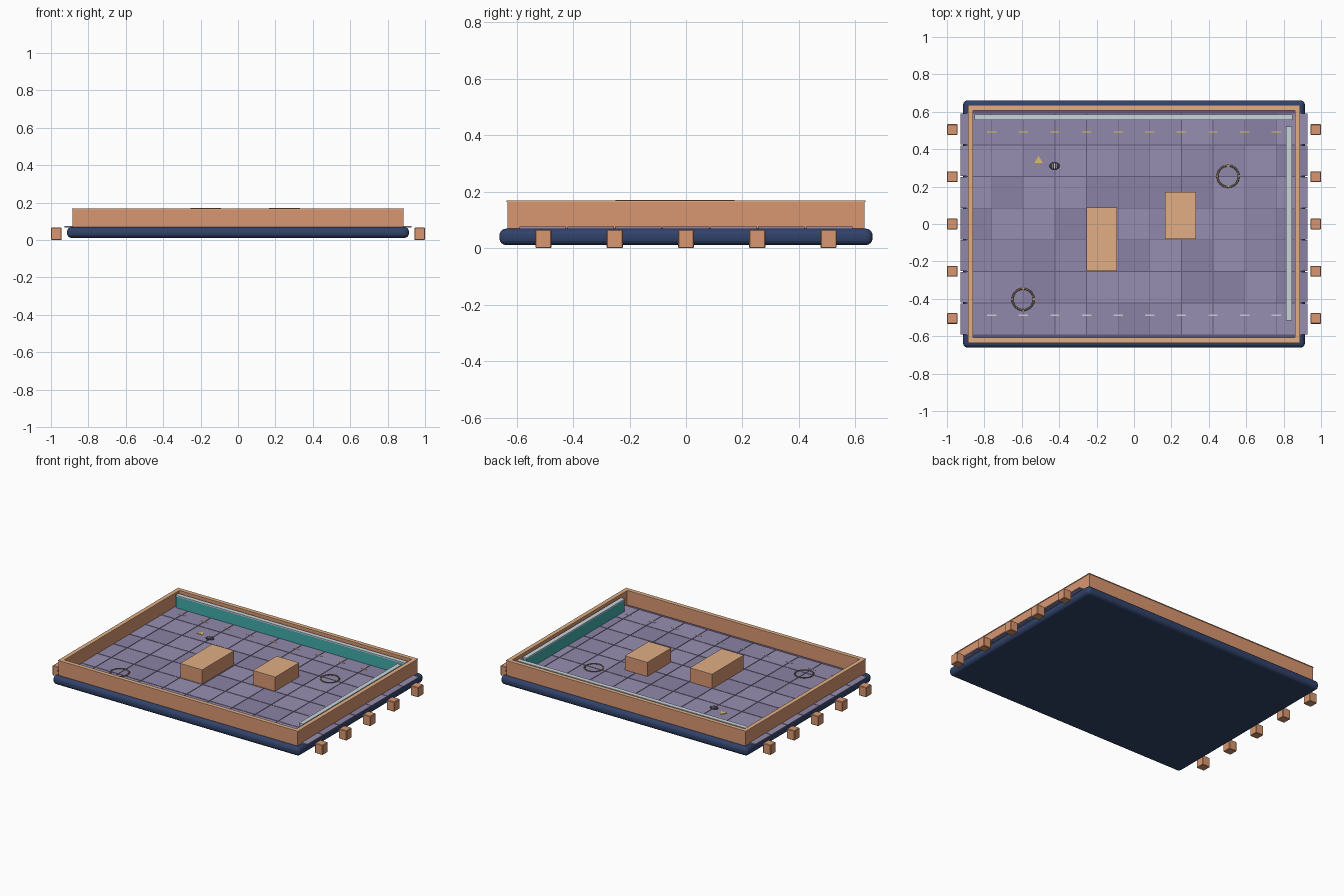
import bpy, bmesh, math, random

if "Cube" in bpy.data.objects:
    bpy.data.objects.remove(bpy.data.objects["Cube"])

random.seed(4)

def material(name, r, g, b):
    m = bpy.data.materials.new(name)
    m.diffuse_color = [(c / 255) ** 2.2 for c in (r, g, b)] + [1]
    m.use_nodes = True
    m.node_tree.nodes["Principled BSDF"].inputs["Base Color"].default_value = m.diffuse_color
    return m

NAVY = material("navy", 52, 68, 105)
TAN = material("tan", 216, 150, 112)
LIGHT_TAN = material("light_tan", 224, 172, 132)
TILES = [material("tile_a", 144, 135, 170), material("tile_b", 150, 141, 176), material("tile_c", 138, 129, 163)]
GROUT = material("grout", 98, 90, 122)
TEAL = material("teal", 66, 170, 170)
PALE = material("pale_grey", 200, 212, 220)
YELLOW = material("yellow", 225, 190, 95)
WHITE = material("white", 205, 200, 215)
DARK = material("dark", 60, 58, 66)
BRONZE = material("bronze", 112, 96, 80)

def box(name, x0, x1, y0, y1, z0, z1, mat, bevel=0, segments=1):
    """Box from its limits, with an optional bevel."""
    bm = bmesh.new()
    bmesh.ops.create_cube(bm, size=1)
    for v in bm.verts:
        v.co.x = (x0 + x1) / 2 + v.co.x * (x1 - x0)
        v.co.y = (y0 + y1) / 2 + v.co.y * (y1 - y0)
        v.co.z = (z0 + z1) / 2 + v.co.z * (z1 - z0)
    return finish(name, bm, mat, bevel, segments)

def finish(name, bm, mat, bevel=0, segments=1):
    bmesh.ops.recalc_face_normals(bm, faces=bm.faces)
    me = bpy.data.meshes.new(name)
    bm.to_mesh(me)
    bm.free()
    ob = bpy.data.objects.new(name, me)
    bpy.context.collection.objects.link(ob)
    me.materials.append(mat)
    if bevel:
        mod = ob.modifiers.new("bevel", "BEVEL")
        mod.width, mod.segments = bevel, segments
    return ob

def frame(name, ox, oy, t, z0, z1, mat):
    """Rectangular ring wall of thickness t."""
    bm = bmesh.new()
    loops = []
    for x, y, z in ((ox, oy, z0), (ox, oy, z1), (ox - t, oy - t, z1), (ox - t, oy - t, z0)):
        loops.append([bm.verts.new((sx * x, sy * y, z)) for sx, sy in ((-1, -1), (1, -1), (1, 1), (-1, 1))])
    for i in range(4):
        a, b = loops[i], loops[(i + 1) % 4]
        for j in range(4):
            k = (j + 1) % 4
            bm.faces.new((a[j], a[k], b[k], b[j]))
    return finish(name, bm, mat)

def smooth(ob):
    for p in ob.data.polygons:
        p.use_smooth = True

# Rounded base slab and under-floor
box("base", -0.914, 0.914, -0.661, 0.661, 0.011, 0.069, NAVY, 0.024, 4)
box("floor_bed", -0.88, 0.88, -0.63, 0.63, 0.06, 0.072, GROUT)

# Floor tiles, 11 by 7
P = 0.169
for i in range(-5, 6):
    for j in range(-3, 4):
        x, y, h = i * P, j * P, P / 2 - 0.002
        box("floor_tile", x - h, x + h, y - h, y + h, 0.068, 0.076, random.choice(TILES))

# Perimeter walls with a thin cap
frame("perimeter_wall", 0.885, 0.633, 0.023, 0.069, 0.165, TAN)
frame("wall_cap", 0.888, 0.636, 0.028, 0.164, 0.169, LIGHT_TAN)

# Inner teal panels with pale caps (back and right)
for side, (x0, x1, y0, y1) in {"back": (-0.85, 0.845, 0.557, 0.583), "right": (0.816, 0.842, -0.515, 0.52)}.items():
    e = 0.002
    box(side + "_panel", x0, x1, y0, y1, 0.074, 0.152, TEAL)
    box(side + "_panel_cap", x0 - e, x1 + e, y0 - e, y1 + e, 0.152, 0.16, PALE)

# Two blocks standing on the floor
for x0, x1, y0, y1 in ((-0.253, -0.09, -0.25, 0.087), (0.166, 0.332, -0.08, 0.172)):
    box("block", x0 + 0.001, x1 - 0.001, y0 + 0.001, y1 - 0.001, 0.074, 0.166, TAN)
    box("block_top", x0, x1, y0, y1, 0.166, 0.171, LIGHT_TAN)

# Row of cubes outside each short side
for s in (-1, 1):
    for j in range(-2, 3):
        x, y = s * 0.9715, j * 0.2525
        box("side_cube", x - 0.0285, x + 0.0285, y - 0.0285, y + 0.0285, 0.002 - 0.002, 0.066, TAN, 0.003)

# Dashed lane lines
for y, mat in ((0.492, YELLOW), (-0.488, WHITE)):
    for k in range(10):
        x = (k - 4.5) * P
        box("lane_dash", x - 0.025, x + 0.025, y - 0.003, y + 0.003, 0.075, 0.0775, mat)

# Floor rings with four tick marks
for x, y in ((0.503, 0.255), (-0.593, -0.403)):
    bpy.ops.mesh.primitive_torus_add(major_segments=32, minor_segments=6, major_radius=0.057,
                                     minor_radius=0.005, location=(x, y, 0.078))
    ring = bpy.context.object
    ring.name = "floor_ring"
    ring.scale.z = 0.6
    ring.data.materials.append(BRONZE)
    smooth(ring)
    for k in range(4):
        a = k * math.pi / 2
        cx, cy = x + 0.057 * math.cos(a), y + 0.057 * math.sin(a)
        box("ring_tick", cx - 0.004, cx + 0.004, cy - 0.004, cy + 0.004, 0.076, 0.082, YELLOW)

# Flat arrow marker
bm = bmesh.new()
bmesh.ops.create_cone(bm, cap_ends=True, segments=3, radius1=0.025, radius2=0.025, depth=0.003)
arrow = finish("arrow_marker", bm, YELLOW)
arrow.location = (-0.51, 0.339, 0.0775)
if abs(max(arrow.data.vertices, key=lambda v: v.co.y).co.x) > 0.005:
    arrow.rotation_euler.z = math.pi / 2

# Small oval puck with pale stripes
bm = bmesh.new()
bmesh.ops.create_uvsphere(bm, u_segments=20, v_segments=10, radius=1)
puck = finish("oval_puck", bm, DARK)
puck.scale = (0.028, 0.02, 0.008)
puck.location = (-0.425, 0.31, 0.078)
smooth(puck)
for dx in (-0.009, 0, 0.009):
    box("puck_stripe", -0.427 + dx, -0.423 + dx, 0.297, 0.323, 0.078, 0.0865, WHITE)
